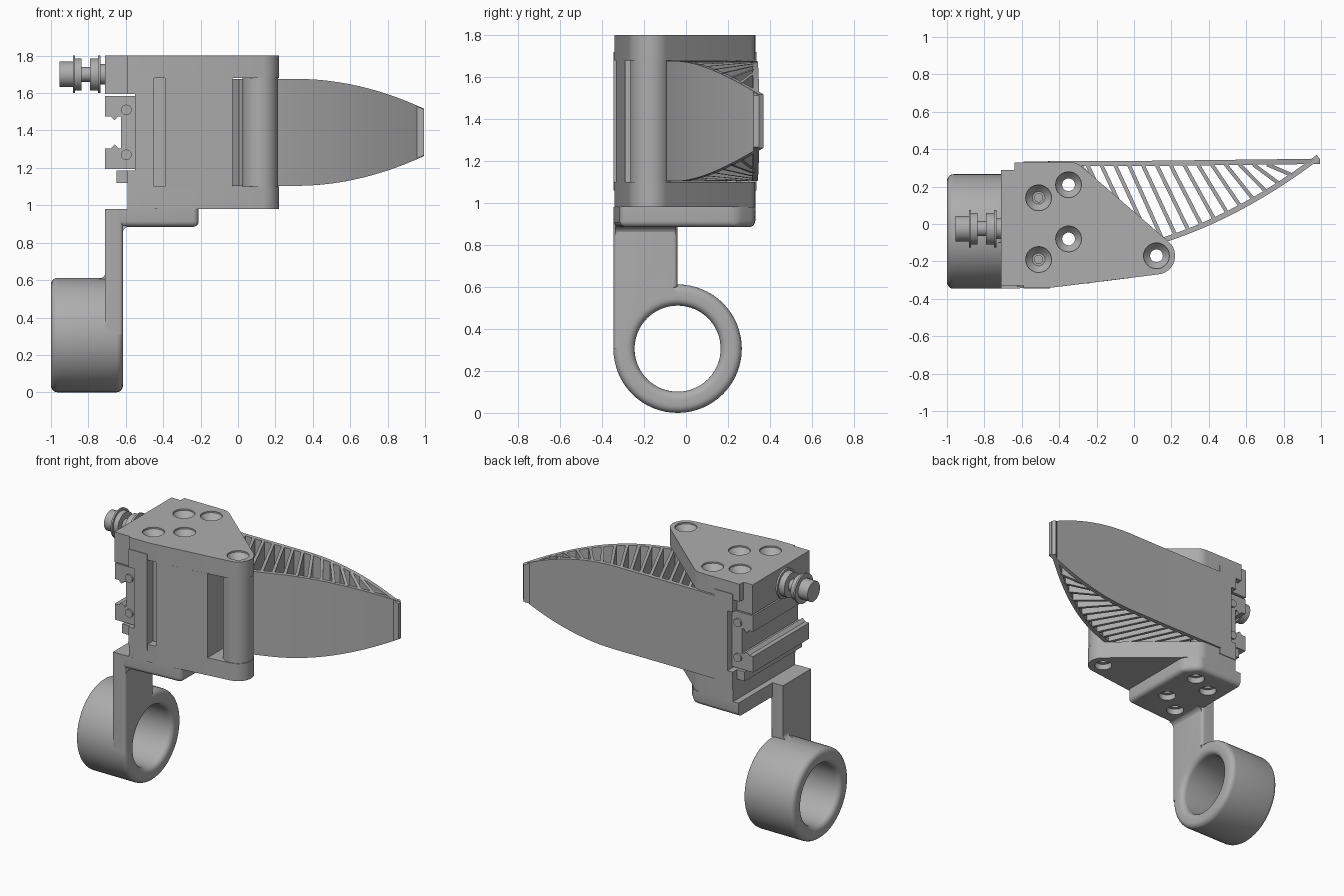
import bpy, bmesh
from math import sin, cos, pi, radians
from mathutils import Vector

if "Cube" in bpy.data.objects:
    bpy.data.objects.remove(bpy.data.objects["Cube"])

gray = bpy.data.materials.new("plain_gray")
gray.use_nodes = True
gray.diffuse_color = (0.42, 0.42, 0.42, 1)
gray.node_tree.nodes["Principled BSDF"].inputs["Base Color"].default_value = (0.42, 0.42, 0.42, 1)


def finish(name, bm):
    bmesh.ops.remove_doubles(bm, verts=bm.verts, dist=1e-5)
    bmesh.ops.recalc_face_normals(bm, faces=bm.faces)
    mesh = bpy.data.meshes.new(name)
    bm.to_mesh(mesh)
    bm.free()
    mesh.materials.append(gray)
    ob = bpy.data.objects.new(name, mesh)
    bpy.context.collection.objects.link(ob)
    return ob


def prism(name, pts, lo, hi, axis="Z", round_rule=None, width=0.03):
    """Extrude a flat outline along an axis, optionally rounding chosen edges."""
    place = {"X": lambda a, b, c: (c, a, b),
             "Y": lambda a, b, c: (a, c, b),
             "Z": lambda a, b, c: (a, b, c)}[axis]
    bm = bmesh.new()
    face = bm.faces.new([bm.verts.new(place(a, b, lo)) for a, b in pts])
    ext = bmesh.ops.extrude_face_region(bm, geom=[face], use_keep_orig=True)
    moved = [v for v in ext["geom"] if isinstance(v, bmesh.types.BMVert)]
    bmesh.ops.translate(bm, verts=moved, vec=place(0, 0, hi - lo))
    bmesh.ops.recalc_face_normals(bm, faces=bm.faces)
    if round_rule:
        edges = [e for e in bm.edges if round_rule(*[v.co for v in e.verts])]
        bmesh.ops.bevel(bm, geom=edges, offset=width, segments=5,
                        profile=0.5, affect="EDGES")
    return finish(name, bm)


def box(name, x, y, z):
    return prism(name, [(x[0], y[0]), (x[1], y[0]), (x[1], y[1]), (x[0], y[1])], *z)


def lathe(name, profile, centre, axis="Z", closed=False, steps=48):
    """Spin (radius, distance along axis) points about an axis."""
    bm = bmesh.new()
    c = Vector(centre)
    along = Vector((1, 0, 0)) if axis == "X" else Vector((0, 0, 1))
    out = Vector((0, 1, 0))
    vs = [bm.verts.new(c + out * r + along * t) for r, t in profile]
    es = [bm.edges.new(p) for p in zip(vs, vs[1:])]
    if closed:
        es.append(bm.edges.new((vs[-1], vs[0])))
    bmesh.ops.spin(bm, geom=vs + es, cent=c, axis=along, angle=2 * pi,
                   steps=steps, use_merge=True)
    return finish(name, bm)


def arc(cx, cy, r, a0, a1, n=12):
    return [(cx + r * cos(radians(a0 + (a1 - a0) * i / n)),
             cy + r * sin(radians(a0 + (a1 - a0) * i / n))) for i in range(n + 1)]


MID = 1.39
PIVOT = (0.12, -0.17)

# Housing: top and bottom plates with a narrower core between them
nose = arc(*PIVOT, 0.1, -83, 50) + arc(-0.34, 0.24, 0.09, 50, 90, 6)
front_edge = [(-0.59, -0.34), (-0.44, -0.34)]
top_plate = prism("top_plate", front_edge + nose + [(-0.64, 0.33), (-0.64, 0.29),
                  (-0.71, 0.29), (-0.71, -0.33), (-0.59, -0.33)], 1.68, 1.80)
bottom_plate = prism("bottom_plate", front_edge + nose + [(-0.59, 0.33)], 0.98, 1.10)
core = prism("housing_core", [(-0.55, -0.33), (-0.45, -0.338), (-0.45, -0.28),
             (-0.39, -0.28), (-0.39, -0.334), (-0.03, -0.29), (-0.03, -0.12),
             (-0.38, 0.26), (-0.38, 0.30), (-0.55, 0.30)], 1.10, 1.68)
upper_block = box("upper_block", (-0.71, -0.46), (-0.33, 0.29), (1.595, 1.68))
lower_block = box("lower_block", (-0.65, -0.46), (-0.33, 0.29), (1.12, 1.185))
lower_web = box("lower_web", (-0.59, -0.46), (-0.33, 0.29), (1.09, 1.13))

# C-shaped end covers
cover = [(-0.59, 1.06), (-0.45, 1.06), (-0.45, 1.72), (-0.59, 1.72), (-0.59, 1.595),
         (-0.55, 1.595), (-0.55, 1.185), (-0.59, 1.185)]
prism("front_cover", cover, -0.345, -0.32, "Y")
prism("back_cover", cover, 0.285, 0.335, "Y")

# Slide carriage with its toothed channel, and end screws
half = [(-0.55, 0.195), (-0.71, 0.195), (-0.71, 0.085), (-0.68, 0.085),
        (-0.66, 0.065), (-0.64, 0.085), (-0.625, 0.085)]
prism("slide_carriage", [(x, MID - d) for x, d in half]
      + [(x, MID + d) for x, d in reversed(half)], -0.325, 0.285, "Y")
for y, end in ((-0.325, "front"), (0.285, "back")):
    for z in (1.27, 1.51):
        prism(end + "_carriage_screw", arc(-0.597, z, 0.028, 0, 345, 23),
              y - 0.012, y + 0.012, "Y")

# Finger: tapering walls and slanted ribs around the hub
def half_height(x):
    return 0.286 - 0.166 * (max(0, x - 0.3) / 0.7) ** 2


def front_y(x):
    t = x - 0.27
    return -0.06 + 0.374 * t + 0.264 * t * t


def wall(name, path, thick):
    """Upright strip along a path whose height follows the finger taper."""
    bm = bmesh.new()
    rows = []
    for i, p in enumerate(path):
        a, b = path[max(0, i - 1)], path[min(len(path) - 1, i + 1)]
        d = (Vector(b) - Vector(a)).normalized() * thick / 2
        h = half_height(p[0])
        rows.append([bm.verts.new((p[0] - s * d.y, p[1] + s * d.x, MID + k * h))
                     for s, k in ((-1, -1), (1, -1), (1, 1), (-1, 1))])
    for r, q in zip(rows, rows[1:]):
        for j in range(4):
            bm.faces.new((r[j], r[j - 1], q[j - 1], q[j]))
    bm.faces.new(rows[0])
    bm.faces.new(rows[-1])
    return finish(name, bm)


N = 28
xs = [0.16 + 0.83 * i / N for i in range(N + 1)]
wall("finger_front_wall", [(x - 0.005, front_y(x) + 0.012) for x in xs], 0.028)
xs = [-0.46 + 1.455 * i / N for i in range(N + 1)]
wall("finger_back_wall", [(x, 0.323 + 0.012 * max(0, x)) for x in xs], 0.028)
for i in range(14):
    xb = -0.25 + 0.074 * i
    xf = 0.18 + 0.94 * xb
    wall("finger_rib", [(xb, 0.318), (xf, max(front_y(xf), -0.1) + 0.014)], 0.02)
hub = lathe("finger_hub", [(0, 1.10), (0.095, 1.10), (0.095, 1.68), (0, 1.68)], (*PIVOT, 0))

# Bracket base under the housing
base = prism("bracket_base", [(-0.63, -0.345), (-0.21, -0.315), (-0.21, 0.24),
             (-0.29, 0.33), (-0.63, 0.33)], 0.885, 0.98,
             round_rule=lambda a, b: (min(a.x, b.x) > -0.4 and abs(a.z - b.z) > 0.05)
             or (max(a.z, b.z) < 0.9 and max(a.x, b.x) > -0.6))

# Arm flowing down into the ring
prism("bracket_arm", [(-0.345, 0.98), (-0.04, 0.98), (-0.04, 0.60)]
      + arc(-0.04, 0.306, 0.26, 90, 180) + [(-0.345, 0.306)], -0.71, -0.615, "X",
      round_rule=lambda a, b: max(a.x, b.x) > -0.62 and min(a.x, b.x) > -0.62
      and abs(a.y - b.y) < 0.001 and abs(a.z - b.z) > 0.2, width=0.02)
for name, corner, sx in (("arm_inner_fillet", (-0.58, 0.85), 1), ("arm_outer_fillet", (-0.745, 0.645), -1)):
    if sx > 0:
        pts = arc(*corner, 0.037, 90, 180, 6) + [(-0.625, 0.895)]
    else:
        pts = arc(*corner, 0.037, 0, -90, 6) + [(-0.70, 0.60)]
    prism(name, pts, -0.335, -0.05 if sx > 0 else -0.04, "Y") if sx > 0 else \
        prism(name, pts, -0.10, -0.04, "Y")

# Finger ring with rounded rims
R = 0.035
ring_profile = (arc(0.205 + R, -1 + R, R, 180, 270, 5) + arc(0.306 - R, -1 + R, R, 270, 360, 5)
                + arc(0.306 - R, -0.615 - R, R, 0, 90, 5) + arc(0.205 + R, -0.615 - R, R, 90, 180, 5))
lathe("support_ring", ring_profile, (0, -0.04, 0.306), "X", closed=True, steps=64)

# Grooved knob on the side
lathe("side_knob", [(0, -0.955), (0.068, -0.955), (0.068, -0.883), (0.1, -0.883),
      (0.1, -0.872), (0.085, -0.872), (0.085, -0.838), (0.04, -0.838), (0.04, -0.79),
      (0.085, -0.79), (0.085, -0.748), (0.1, -0.748), (0.1, -0.735), (0.055, -0.735),
      (0.055, -0.70), (0, -0.70)], (0, -0.025, 1.70), "X")

# Countersunk bolt holes
def hole(x, y, foot):
    return lathe("hole_cutter", [(0, foot - 0.02), (0.056, foot - 0.02), (0.056, foot + 0.04),
                 (0.034, foot + 0.04), (0.034, 1.75), (0.05, 1.765), (0.069, 1.79),
                 (0.069, 1.82), (0, 1.82)], (x, y, 0), steps=32)


bolts = [(-0.51, 0.14), (-0.51, -0.19), (-0.35, 0.21), (-0.35, -0.08)]
jobs = [(hole(x, y, 0.885), (top_plate, bottom_plate, core, upper_block,
         lower_block, lower_web, base)) for x, y in bolts]
jobs.append((hole(*PIVOT, 0.98), (top_plate, bottom_plate, hub)))
for cutter, targets in jobs:
    cutter.hide_render = True
    for ob in targets:
        mod = ob.modifiers.new("hole", "BOOLEAN")
        mod.operation, mod.solver, mod.object = "DIFFERENCE", "EXACT", cutter
        bpy.context.view_layer.objects.active = ob
        bpy.ops.object.modifier_apply(modifier=mod.name)
    bpy.data.objects.remove(cutter)

# Socket screws seated in the two outer holes
for x, y in bolts[:2]:
    lathe("socket_screw", [(0, 0.95), (0.036, 0.95), (0.036, 1.75), (0.022, 1.75),
          (0.022, 1.72), (0, 1.72)], (x, y, 0), steps=24)

# Smooth curved surfaces, keep hard edges
for ob in bpy.context.collection.objects:
    if ob.type == "MESH" and gray.name in ob.data.materials:
        bpy.ops.object.select_all(action="DESELECT")
        ob.select_set(True)
        bpy.context.view_layer.objects.active = ob
        bpy.ops.object.shade_smooth_by_angle(angle=radians(30))
